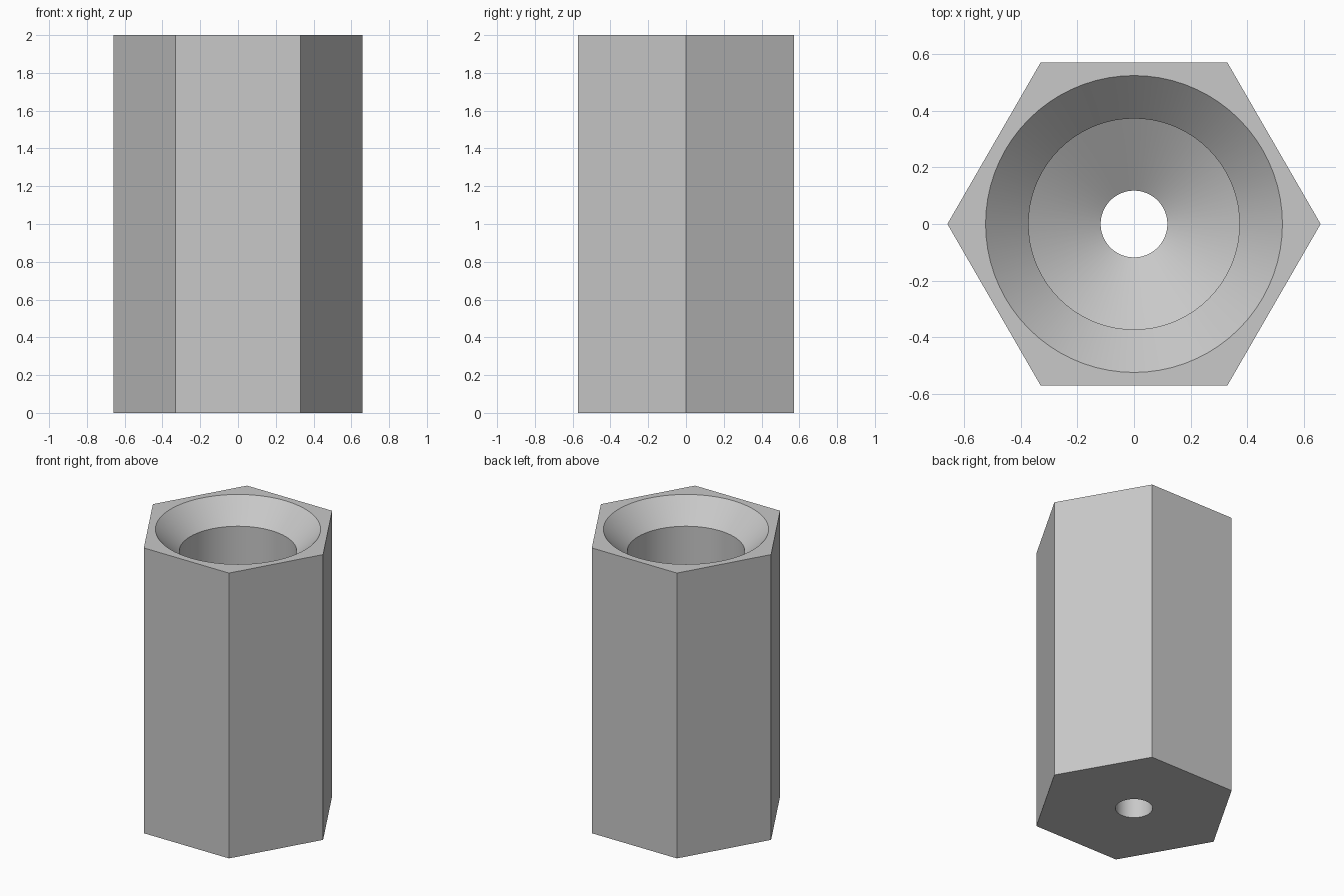
import bpy, bmesh
from math import cos, sin, tan, tau, radians

cube = bpy.data.objects.get("Cube")
if cube:
    bpy.data.objects.remove(cube, do_unlink=True)

HEX_RADIUS, HEIGHT = 0.66, 2.0
SEGMENTS = 72
RIM, BORE, VENT = 0.525, 0.373, 0.118
BORE_FLOOR = 0.5

# Plain metal grey
metal = bpy.data.materials.new("metal_grey")
metal.use_nodes = True
grey = (0.58, 0.58, 0.58, 1)
metal.diffuse_color = grey
metal.node_tree.nodes["Principled BSDF"].inputs["Base Color"].default_value = grey

bm = bmesh.new()


def ring(radius, z, sides):
    """Closed loop of vertices and edges."""
    verts = [bm.verts.new((radius * cos(tau * i / sides), radius * sin(tau * i / sides), z))
             for i in range(sides)]
    edges = [bm.edges.new((verts[i], verts[(i + 1) % sides])) for i in range(sides)]
    return verts, edges


def wall(lower, upper, smooth):
    """Quads joining two loops of equal length."""
    n = len(lower)
    for i in range(n):
        j = (i + 1) % n
        bm.faces.new((lower[i], lower[j], upper[j], upper[i])).smooth = smooth


# Hexagonal outside
hex_low, hex_low_edges = ring(HEX_RADIUS, 0, 6)
hex_top, hex_top_edges = ring(HEX_RADIUS, HEIGHT, 6)
wall(hex_low, hex_top, False)

# Stepped hole: countersink, bore, drill-point cone, narrow through hole
cone_end = BORE_FLOOR - (BORE - VENT) * tan(radians(31))
profile = [(RIM, HEIGHT), (BORE, HEIGHT - (RIM - BORE)), (BORE, BORE_FLOOR),
           (VENT, cone_end), (VENT, 0)]
loops = [ring(r, z, SEGMENTS) for r, z in profile]
for (a, _), (b, _) in zip(loops, loops[1:]):
    wall(a, b, True)

# Flat ends with round openings
for outer, inner in ((hex_top_edges, loops[0][1]), (hex_low_edges, loops[-1][1])):
    bmesh.ops.triangle_fill(bm, edges=outer + inner, use_beauty=True)

bmesh.ops.recalc_face_normals(bm, faces=bm.faces)
mesh = bpy.data.meshes.new("hex_standoff")
bm.to_mesh(mesh)
bm.free()
mesh.materials.append(metal)

standoff = bpy.data.objects.new("hex_standoff", mesh)
bpy.context.collection.objects.link(standoff)
bpy.context.view_layer.objects.active = standoff
standoff.select_set(True)
bpy.ops.object.shade_smooth_by_angle(angle=radians(25))
